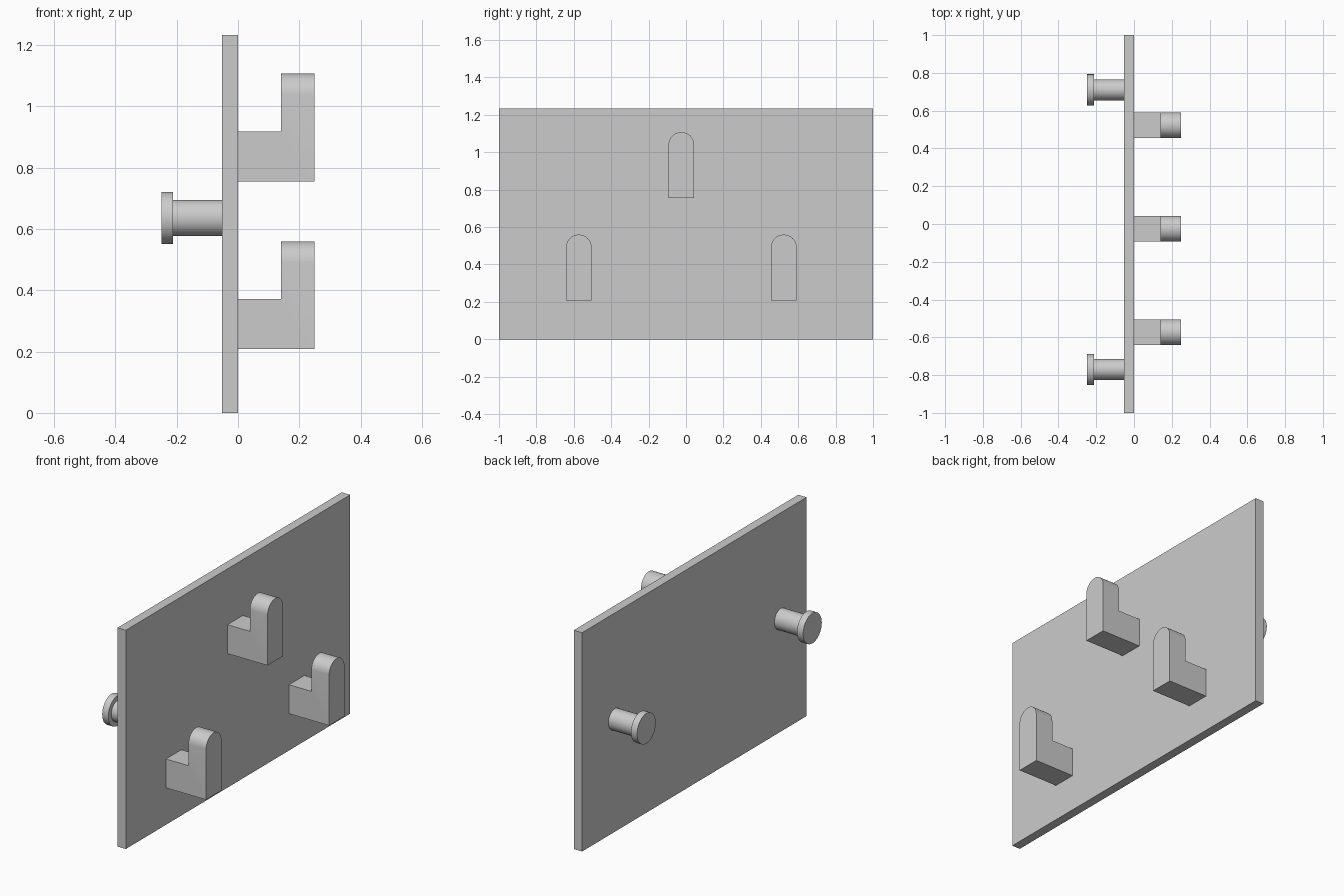
import bpy, bmesh, math
from mathutils import Vector

if "Cube" in bpy.data.objects:
    bpy.data.objects.remove(bpy.data.objects["Cube"])


def finish(name, bm, location=(0, 0, 0), smooth=False):
    bmesh.ops.recalc_face_normals(bm, faces=bm.faces)
    mesh = bpy.data.meshes.new(name)
    bm.to_mesh(mesh)
    bm.free()
    obj = bpy.data.objects.new(name, mesh)
    bpy.context.collection.objects.link(obj)
    obj.location = location
    if smooth:
        bpy.ops.object.select_all(action='DESELECT')
        obj.select_set(True)
        bpy.context.view_layer.objects.active = obj
        bpy.ops.object.shade_smooth_by_angle(angle=math.radians(30))
    return obj


def push(bm, faces, dx, keep):
    geom = bmesh.ops.extrude_face_region(bm, geom=faces, use_keep_orig=keep)["geom"]
    verts = [g for g in geom if isinstance(g, bmesh.types.BMVert)]
    bmesh.ops.translate(bm, verts=verts, vec=Vector((dx, 0, 0)))


def hook(name, y, z):
    # L-shaped hook: round-topped upright with a shelf back to the panel
    r, shelf, top, x_up, x_end, seg = 0.0685, 0.163, 0.352, 0.14, 0.25, 16
    bm = bmesh.new()
    low = [bm.verts.new((x_up, s * r, 0)) for s in (-1, 1)]
    mid = [bm.verts.new((x_up, s * r, shelf)) for s in (1, -1)]
    arch = [bm.verts.new((x_up, r * math.cos(math.pi * i / seg),
                          top - r + r * math.sin(math.pi * i / seg)))
            for i in range(seg + 1)]
    lower = bm.faces.new(low + mid)
    upper = bm.faces.new([mid[1], mid[0]] + arch)
    push(bm, [lower, upper], x_end - x_up, True)
    push(bm, [lower], -x_up, False)
    bmesh.ops.dissolve_limit(bm, angle_limit=0.01, verts=bm.verts, edges=bm.edges)
    finish(name, bm, (0, y, z), smooth=True)


def peg(name, y, z, seg=48):
    # Shaft and disc head, turned around the x axis
    shaft, head = (0.056, 0.059), (0.083, 0.085)
    bm = bmesh.new()
    rings = []
    for x, (ry, rz) in ((-0.05, shaft), (-0.212, shaft), (-0.212, head), (-0.25, head)):
        rings.append([bm.verts.new((x, ry * math.cos(2 * math.pi * i / seg),
                                    rz * math.sin(2 * math.pi * i / seg)))
                      for i in range(seg)])
    for a, b in zip(rings, rings[1:]):
        for i in range(seg):
            j = (i + 1) % seg
            bm.faces.new((a[i], a[j], b[j], b[i]))
    bm.faces.new(rings[0])
    bm.faces.new(rings[-1])
    finish(name, bm, (0, y, z), smooth=True)


# Flat back panel
bm = bmesh.new()
bmesh.ops.create_cube(bm, size=1)
bmesh.ops.scale(bm, vec=(0.052, 2, 1.234), verts=bm.verts)
finish("panel", bm, (-0.026, 0, 0.617))

# Three hooks on the right side
for name, y, z in (("hook_lower_front", -0.573, 0.208),
                   ("hook_lower_back", 0.523, 0.208),
                   ("hook_upper", -0.025, 0.756)):
    hook(name, y, z)

# Two mounting pegs on the left side
for name, y in (("peg_front", -0.77), ("peg_back", 0.71)):
    peg(name, y, 0.636)
